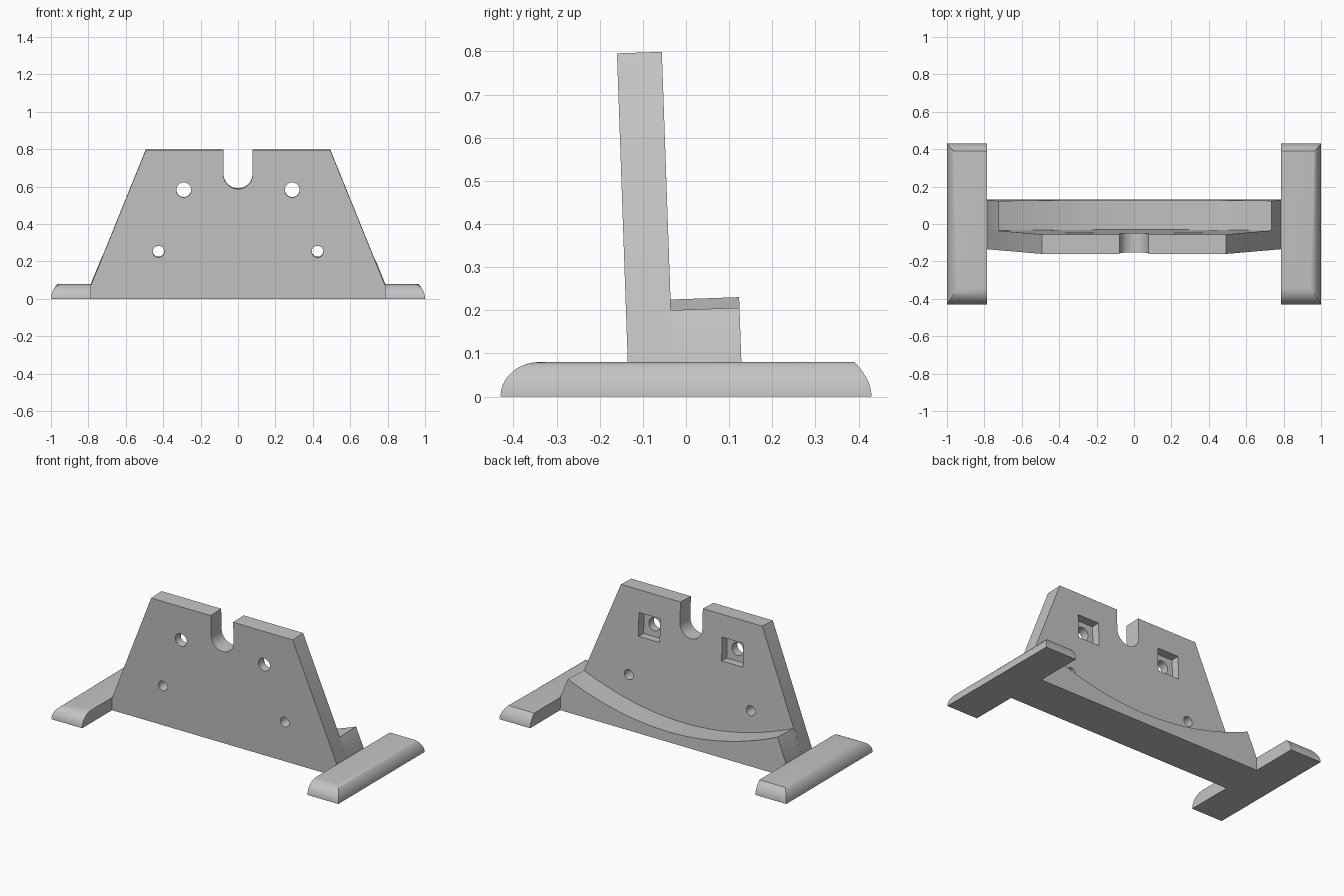
import bpy, bmesh
from math import sin, cos, pi

cube = bpy.data.objects.get("Cube")
if cube:
    bpy.data.objects.remove(cube)

# Single grey plastic material
GREY = (0.55, 0.55, 0.55, 1)
mat = bpy.data.materials.new("light grey")
mat.use_nodes = True
mat.diffuse_color = GREY
mat.node_tree.nodes["Principled BSDF"].inputs["Base Color"].default_value = GREY

LEAN = 0.035      # backrest leans slightly to the front
HALF = 0.785      # half width between the feet
FOOT_H = 0.08


def finish(bm, name):
    bmesh.ops.recalc_face_normals(bm, faces=bm.faces)
    mesh = bpy.data.meshes.new(name)
    bm.to_mesh(mesh)
    bm.free()
    obj = bpy.data.objects.new(name, mesh)
    bpy.context.collection.objects.link(obj)
    mesh.materials.append(mat)
    return obj


def leaning_prism(name, profile, y0, y1):
    """Extrude an x-z profile along y, leaning with height; the base stays flat."""
    bm = bmesh.new()
    rows = [[bm.verts.new((x, y - LEAN * z, z + (LEAN * y if z > 0 else 0)))
             for x, z in profile] for y in (y0, y1)]
    bm.faces.new(rows[0])
    bm.faces.new(rows[1])
    n = len(profile)
    for i in range(n):
        j = (i + 1) % n
        bm.faces.new((rows[0][i], rows[0][j], rows[1][j], rows[1][i]))
    return finish(bm, name)


def circle(x, z, r, n=32):
    return [(x + r * cos(2 * pi * i / n), z + r * sin(2 * pi * i / n)) for i in range(n)]


def square(x, z, h):
    return [(x - h, z - h), (x + h, z - h), (x + h, z + h), (x - h, z + h)]


def smooth(obj):
    bpy.ops.object.select_all(action='DESELECT')
    obj.select_set(True)
    bpy.context.view_layer.objects.active = obj
    bpy.ops.object.shade_smooth_by_angle(angle=0.5)


# Backrest plate with a round-bottomed slot in the top edge
R, SLOT_Z = 0.078, 0.67
slot = [(R * cos(pi * i / 20), SLOT_Z - R * sin(pi * i / 20)) for i in range(21)]
outline = [(-HALF, 0), (HALF, 0), (HALF, FOOT_H), (0.493, 0.8), (R, 0.8)]
outline += slot + [(-R, 0.8), (-0.493, 0.8), (-HALF, FOOT_H)]
plate = leaning_prism("backrest_plate", outline, -0.132, -0.028)

# Screw holes and square nut pockets on the back
cutters = []
for side in (-1, 1):
    cutters += [
        leaning_prism("upper_hole_cutter", circle(side * 0.29, 0.587, 0.04), -0.3, 0.1),
        leaning_prism("lower_hole_cutter", circle(side * 0.425, 0.257, 0.031), -0.3, 0.1),
        leaning_prism("pocket_cutter", square(side * 0.29, 0.585, 0.074), -0.08, 0.1),
    ]
for cutter in cutters:
    cutter.hide_render = True
    cutter.hide_set(True)
    mod = plate.modifiers.new(cutter.name, 'BOOLEAN')
    mod.operation = 'DIFFERENCE'
    mod.solver = 'EXACT'
    mod.object = cutter
bpy.context.view_layer.update()
baked = bpy.data.meshes.new_from_object(
    plate.evaluated_get(bpy.context.evaluated_depsgraph_get()))
plate.modifiers.clear()
plate.data = baked
for cutter in cutters:
    bpy.data.objects.remove(cutter)
smooth(plate)

# Rear ledge with a concave curved top
LEFT, RIGHT, N = -0.725, 0.736, 40
curve = []
for i in range(N + 1):
    x = RIGHT + (LEFT - RIGHT) * i / N
    curve.append((x, 0.06 + 0.288 * x * x - 0.02 * x))
ledge = leaning_prism("curved_ledge",
                      [(-HALF, 0), (HALF, 0), (HALF, FOOT_H)] + curve + [(-HALF, FOOT_H)],
                      -0.028, 0.131)
smooth(ledge)


# Feet: stacked rings rounding the front, back and outer edges
def foot(name, side):
    bm = bmesh.new()
    rings, steps = [], 10
    for k in range(steps + 1):
        a = pi / 2 * k / steps
        z = FOOT_H * sin(a)
        round_in, slope_in = 1 - cos(a), sin(a) ** 2
        yf, yb = -0.43 + 0.09 * round_in, 0.43 - 0.04 * slope_in
        xf, xb = 1 - 0.06 * round_in, 1 - 0.035 * slope_in
        rings.append([bm.verts.new((side * x, y, z)) for x, y in
                      ((HALF, yf), (xf, yf), (xb, yb), (HALF, yb))])
    bm.faces.new(rings[0])
    bm.faces.new(rings[-1])
    for low, high in zip(rings, rings[1:]):
        for i in range(4):
            j = (i + 1) % 4
            bm.faces.new((low[i], low[j], high[j], high[i]))
    smooth(finish(bm, name))


foot("left_foot", 1)
foot("right_foot", -1)
